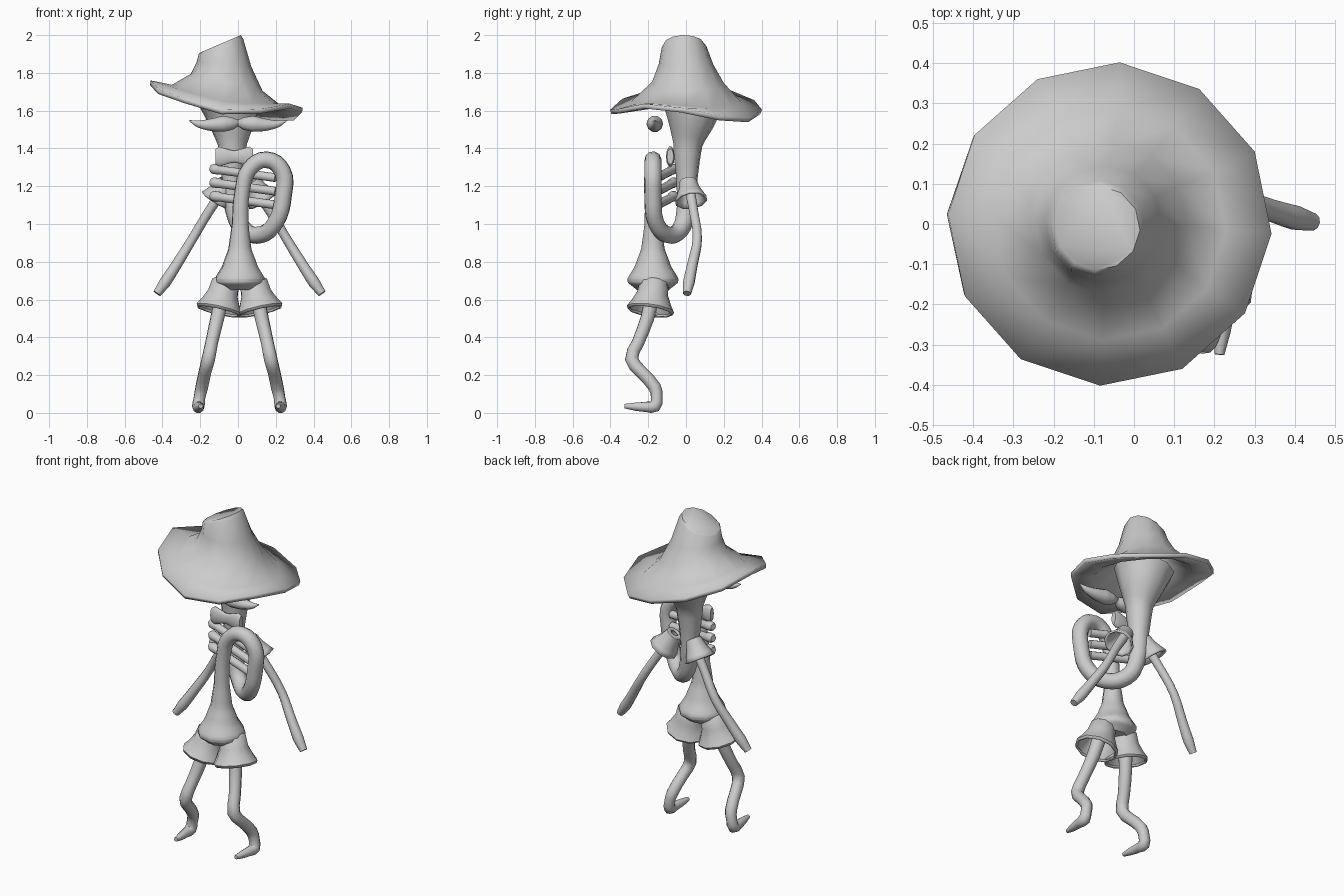
import bpy
import bmesh
from math import sin, cos, pi, radians
from mathutils import Vector

cube = bpy.data.objects.get("Cube")
if cube:
    bpy.data.objects.remove(cube, do_unlink=True)

grey = bpy.data.materials.new("plain grey")
grey.use_nodes = True
colour = (0.6, 0.6, 0.6, 1)
grey.diffuse_color = colour
grey.node_tree.nodes["Principled BSDF"].inputs["Base Color"].default_value = colour


def finish(obj, angle=50):
    """Give the part its colour and smooth shading with sharp creases."""
    obj.data.materials.clear()
    obj.data.materials.append(grey)
    bpy.ops.object.select_all(action="DESELECT")
    obj.select_set(True)
    bpy.context.view_layer.objects.active = obj
    bpy.ops.object.shade_smooth_by_angle(angle=radians(angle))
    return obj


def tube(name, points, steps=5, smooth=True):
    """Round tube through (x, y, z, radius) points, capped at both ends."""
    curve = bpy.data.curves.new(name, "CURVE")
    curve.dimensions = "3D"
    curve.bevel_depth = 1
    curve.bevel_resolution = 3
    curve.use_fill_caps = True
    curve.resolution_u = steps if smooth else 1
    spline = curve.splines.new("BEZIER")
    spline.bezier_points.add(len(points) - 1)
    for bp, (x, y, z, r) in zip(spline.bezier_points, points):
        bp.co = (x, y, z)
        bp.radius = r
        bp.handle_left_type = bp.handle_right_type = "AUTO" if smooth else "VECTOR"
    temp = bpy.data.objects.new(name + "_path", curve)
    bpy.context.collection.objects.link(temp)
    deps = bpy.context.evaluated_depsgraph_get()
    mesh = bpy.data.meshes.new_from_object(temp.evaluated_get(deps))
    bpy.data.objects.remove(temp, do_unlink=True)
    obj = bpy.data.objects.new(name, mesh)
    bpy.context.collection.objects.link(obj)
    return finish(obj)


def loft(name, rings, thickness, close_top=False):
    """Skin a list of equal rings of points and give the skin a wall."""
    bm = bmesh.new()
    loops = [[bm.verts.new(p) for p in ring] for ring in rings]
    n = len(loops[0])
    for low, high in zip(loops, loops[1:]):
        for i in range(n):
            j = (i + 1) % n
            bm.faces.new((low[i], low[j], high[j], high[i]))
    if close_top:
        bm.faces.new(loops[-1])
    bmesh.ops.recalc_face_normals(bm, faces=bm.faces)
    mesh = bpy.data.meshes.new(name)
    bm.to_mesh(mesh)
    bm.free()
    obj = bpy.data.objects.new(name, mesh)
    bpy.context.collection.objects.link(obj)
    wall = obj.modifiers.new("wall", "SOLIDIFY")
    wall.thickness = thickness
    wall.offset = -1
    return finish(obj)


def cuff(name, start, end, profile, sides=10):
    """Open flared sleeve from start to end; profile is (fraction, radius)."""
    a, b = Vector(start), Vector(end)
    turn = (b - a).to_track_quat("Z", "Y")
    rings = []
    for t, r in profile:
        centre = a.lerp(b, t)
        rings.append([centre + turn @ Vector((r * cos(2 * pi * i / sides),
                                              r * sin(2 * pi * i / sides), 0))
                      for i in range(sides)])
    return loft(name, rings, 0.012)


# Hat: uneven wavy brim rising into a slanted crown
def hat_ring(cx, cy, r, z, tilt, offsets=(0,) * 12):
    ring = []
    for i, dz in enumerate(offsets):
        a = 2 * pi * i / len(offsets) - 0.06
        ring.append((cx + r * cos(a), cy + r * sin(a), z + tilt * cos(a) + dz))
    return ring


brim = (0.05, 0, -0.035, -0.025, -0.01, 0.02, 0.055, 0.015, -0.01, -0.035, 0.005, 0.06)
loft("hat", [
    hat_ring(-0.06, 0, 0.403, 1.635, -0.07, brim),
    hat_ring(-0.06, 0, 0.29, 1.66, -0.055, [0.4 * dz for dz in brim]),
    hat_ring(-0.06, 0.01, 0.19, 1.75, -0.045),
    hat_ring(-0.075, 0, 0.145, 1.845, -0.01),
    hat_ring(-0.09, -0.01, 0.118, 1.94, 0.04),
    hat_ring(-0.09, -0.01, 0.105, 1.955, 0.045),
], 0.025, close_top=True)

# Body: one long horn tube, from the flared head through a loop to the bell
tube("horn_body", [
    (-0.045, 0.035, 1.66, 0.17),
    (-0.035, 0.03, 1.57, 0.138),
    (-0.03, 0.01, 1.42, 0.078),
    (-0.03, 0.005, 1.25, 0.058),
    (-0.02, 0.0, 1.08, 0.05),
    (0.03, -0.03, 0.97, 0.047),
    (0.12, -0.1, 0.943, 0.045),
    (0.20, -0.16, 1.01, 0.045),
    (0.24, -0.175, 1.15, 0.046),
    (0.235, -0.175, 1.28, 0.046),
    (0.15, -0.175, 1.34, 0.045),
    (0.06, -0.175, 1.29, 0.043),
    (0.022, -0.175, 1.17, 0.041),
    (0.012, -0.175, 1.0, 0.045),
    (0.01, -0.175, 0.87, 0.062),
    (0.01, -0.175, 0.78, 0.095),
    (0.01, -0.175, 0.71, 0.136),
    (0.01, -0.175, 0.69, 0.134),
    (0.01, -0.175, 0.65, 0.085),
], steps=4)

# Valves: slanted bars between the loop and the neck
for i in range(3):
    drop = 0.072 * i
    tube("valve_bar_%d" % (i + 1), [
        (0.20, -0.15, 1.245 - drop, 0.024),
        (-0.09, -0.075, 1.285 - drop, 0.024),
        (-0.10, -0.073, 1.288 - drop, 0.028),
        (-0.13, -0.065, 1.292 - drop, 0.028),
        (-0.145, -0.06, 1.294 - drop, 0.018),
    ], smooth=False)

# Bow tie: pinched in the middle and flattened front to back
tie = tube("bow_tie", [
    (-0.12, 0, 0, 0.042), (-0.10, 0, 0, 0.055), (-0.045, 0, 0, 0.038),
    (-0.02, 0, 0, 0.032), (0.005, 0, 0, 0.038), (0.06, 0, 0, 0.055),
    (0.08, 0, 0, 0.042)], smooth=False)
tie.scale.y = 0.42
tie.location = (0, -0.083, 1.357)

# Left and right parts
for side, s in (("left", 1), ("right", -1)):
    mid = 0.008

    tube(side + "_moustache", [
        (0.0, -0.155, 1.535, 0.018),
        (s * 0.035, -0.16, 1.532, 0.036),
        (s * 0.08, -0.165, 1.53, 0.044),
        (s * 0.14, -0.165, 1.525, 0.035),
        (s * 0.21, -0.165, 1.53, 0.02),
        (s * 0.258, -0.165, 1.548, 0.003)], steps=3)

    cuff(side + "_sleeve", (mid + s * 0.06, 0.01, 1.23),
         (mid + s * 0.125, 0.027, 1.125),
         [(0, 0.025), (0.05, 0.047), (0.45, 0.058), (0.8, 0.076), (1, 0.088)])

    tube(side + "_arm", [
        (mid + s * 0.085, 0.02, 1.18, 0.028),
        (mid + s * 0.16, 0.04, 1.07, 0.025),
        (mid + s * 0.25, 0.06, 0.92, 0.025),
        (mid + s * 0.33, 0.035, 0.79, 0.028),
        (mid + s * 0.395, 0.015, 0.69, 0.031),
        (mid + s * 0.437, 0.005, 0.632, 0.022)], steps=3)

    cuff(side + "_trouser_cuff", (mid + s * 0.07, -0.165, 0.71),
         (mid + s * 0.11, -0.19, 0.535),
         [(0, 0.05), (0.1, 0.075), (0.45, 0.083), (0.75, 0.108), (0.92, 0.127),
          (1, 0.12)])

    tube(side + "_leg", [
        (mid + s * 0.09, -0.175, 0.64, 0.04),
        (mid + s * 0.118, -0.205, 0.50, 0.037),
        (mid + s * 0.148, -0.255, 0.37, 0.034),
        (mid + s * 0.165, -0.288, 0.285, 0.036),
        (mid + s * 0.182, -0.24, 0.22, 0.034),
        (mid + s * 0.20, -0.165, 0.135, 0.034),
        (mid + s * 0.212, -0.155, 0.08, 0.031),
        (mid + s * 0.218, -0.165, 0.035, 0.034),
        (mid + s * 0.216, -0.21, 0.032, 0.028),
        (mid + s * 0.21, -0.27, 0.033, 0.022),
        (mid + s * 0.205, -0.325, 0.036, 0.012)], steps=2)
